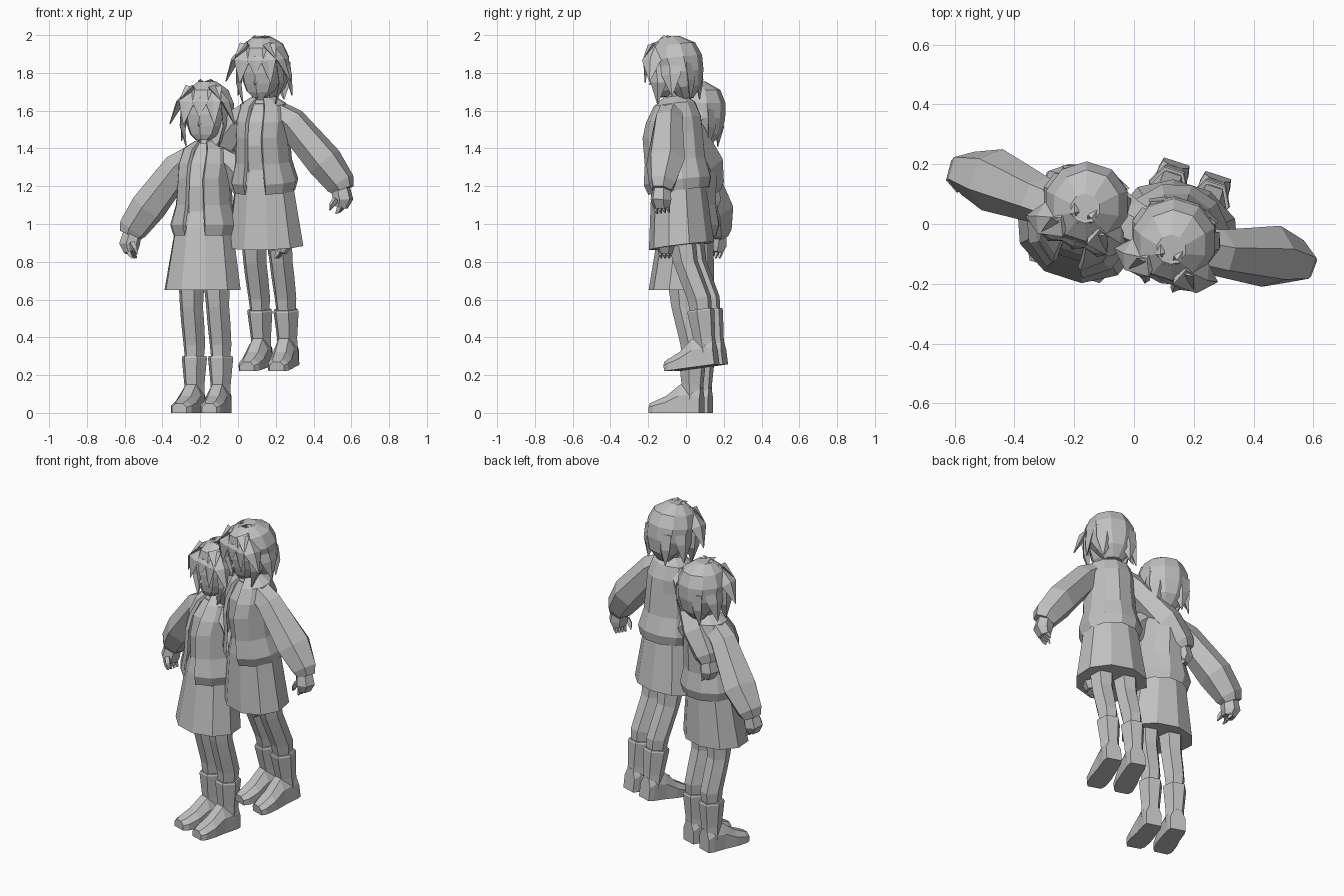
import bpy, bmesh, math
from mathutils import Vector, Matrix

grey = bpy.data.materials.new("plain grey")
grey.diffuse_color = (0.53, 0.53, 0.53, 1)


def finish(name, bm, xf, thick=0):
    bmesh.ops.recalc_face_normals(bm, faces=bm.faces)
    bm.transform(xf)
    me = bpy.data.meshes.new(name)
    bm.to_mesh(me)
    bm.free()
    me.materials.append(grey)
    ob = bpy.data.objects.new(name, me)
    bpy.context.collection.objects.link(ob)
    if thick:
        m = ob.modifiers.new("thickness", 'SOLIDIFY')
        m.thickness = thick
        m.offset = -1
    return ob


def skin(name, rings, xf, closed=True, thick=0):
    """Bridge rings of points; closed rings get end caps."""
    bm = bmesh.new()
    vs = [[bm.verts.new(p) for p in r] for r in rings]
    n = len(vs[0])
    for a, b in zip(vs, vs[1:]):
        for i in range(n if closed else n - 1):
            j = (i + 1) % n
            bm.faces.new((a[i], a[j], b[j], b[i]))
    if closed:
        bm.faces.new(vs[0])
        bm.faces.new(vs[-1])
    return finish(name, bm, xf, thick)


def column(name, rows, xf, n=10, phase=0.5):
    """Level rings: (z, cx, cy, rx, ry)."""
    rings = []
    for z, cx, cy, rx, ry in rows:
        ang = [2 * math.pi * (i + phase) / n for i in range(n)]
        rings.append([(cx + rx * math.sin(a), cy - ry * math.cos(a), z) for a in ang])
    return skin(name, rings, xf)


def tube(name, rows, xf, n=6, phase=0.5):
    """Rings across a path: (x, y, z, half width, half depth)."""
    pts = [Vector(r[:3]) for r in rows]
    rings = []
    for k, r in enumerate(rows):
        t = (pts[min(k + 1, len(pts) - 1)] - pts[max(k - 1, 0)]).normalized()
        ref = Vector((0, 1, 0)) if abs(t.y) < 0.85 else Vector((0, 0, 1))
        u = ref.cross(t).normalized()
        v = t.cross(u)
        rings.append([pts[k] + u * r[3] * math.cos(2 * math.pi * (i + phase) / n)
                      + v * r[4] * math.sin(2 * math.pi * (i + phase) / n) for i in range(n)])
    return skin(name, rings, xf)


def lock(name, base, mid, tip, w, d, xf):
    tube(name, [(*base, w, d), (*mid, w * 0.85, d * 0.9), (*tip, 0.003, 0.003)], xf, 4, 0)


def figure(tag, xf):
    def nm(s):
        return tag + "_" + s

    # legs, boots and feet
    for s in (-1, 1):
        x = 0.073 * s
        column(nm("leg"), [(0.28, x, 0.06, 0.052, 0.058), (0.36, x, 0.06, 0.06, 0.066),
                           (0.48, x, 0.03, 0.064, 0.066), (0.56, x, 0.01, 0.064, 0.066),
                           (0.70, x * 0.95, 0, 0.072, 0.08)], xf, 6)
        column(nm("boot_shaft"), [(0.07, x, 0.062, 0.055, 0.055), (0.15, x, 0.06, 0.056, 0.06),
                                  (0.29, x, 0.06, 0.07, 0.075), (0.30, x, 0.06, 0.066, 0.07)], xf, 6)
        # foot: cross-sections marching from heel to toe (y, half width, height)
        rings = []
        for y, w, h in ((0.112, 0.045, 0.13), (0.08, 0.052, 0.16), (0.0, 0.055, 0.15),
                        (-0.075, 0.06, 0.09), (-0.14, 0.056, 0.062), (-0.168, 0.04, 0.05)):
            cx = x + s * max(0, -y) * 0.06
            rings.append([(cx - w, y, 0), (cx + w, y, 0), (cx + w, y, h * 0.6),
                          (cx + w * 0.5, y, h), (cx - w * 0.5, y, h), (cx - w, y, h * 0.6)])
        skin(nm("foot"), rings, xf)

    # skirt and shirt
    column(nm("skirt"), [(0.65, 0, -0.025, 0.212, 0.17), (0.98, 0, 0, 0.16, 0.142),
                         (1.08, 0, 0, 0.125, 0.115)], xf)
    column(nm("shirt"), [(1.03, 0, 0, 0.125, 0.12), (1.2, 0, 0.0, 0.115, 0.13),
                         (1.32, 0, 0.015, 0.11, 0.12), (1.41, 0, 0.035, 0.07, 0.075)], xf, 8)
    column(nm("neck"), [(1.38, 0, 0.035, 0.04, 0.04), (1.5, 0, 0.04, 0.035, 0.035)], xf, 6)
    column(nm("collar"), [(1.365, 0, 0.015, 0.06, 0.075), (1.43, 0, 0.03, 0.048, 0.058)], xf, 6)

    # open jacket with a flared, turned-in hem
    rings = []
    for z, cy, rx, ry in ((0.985, 0, 0.15, 0.15), (0.94, 0, 0.165, 0.165), (0.995, 0, 0.183, 0.182),
                          (1.1, 0.0, 0.152, 0.165), (1.24, 0.005, 0.142, 0.165),
                          (1.32, 0.02, 0.145, 0.15), (1.40, 0.035, 0.125, 0.11), (1.44, 0.04, 0.06, 0.06)):
        ang = [math.radians(20 + i * 32) for i in range(11)]
        rings.append([(rx * math.sin(a), cy - ry * math.cos(a), z) for a in ang])
    skin(nm("jacket"), rings, xf, False, 0.02)

    # sleeves, hands and fingers
    for s in (-1, 1):
        tube(nm("sleeve"), [(0.08 * s, 0.03, 1.36, 0.06, 0.075), (0.15 * s, 0.035, 1.305, 0.085, 0.08),
                            (0.325 * s, 0.05, 1.09, 0.096, 0.108), (0.41 * s, 0.045, 0.975, 0.082, 0.075),
                            (0.425 * s, 0.04, 0.94, 0.062, 0.055)], xf)
        tube(nm("hand"), [(0.41 * s, 0.04, 0.955, 0.05, 0.05), (0.425 * s, 0.03, 0.89, 0.055, 0.058),
                          (0.415 * s, 0.025, 0.85, 0.035, 0.045)], xf)
        for k in range(4):
            y = -0.008 + 0.022 * k
            tube(nm("finger"), [(0.42 * s, y, 0.87, 0.016, 0.013), (0.41 * s, y, 0.84, 0.014, 0.011),
                                (0.395 * s, y, 0.82, 0.006, 0.005)], xf, 4)
        lock(nm("thumb"), (0.40 * s, -0.01, 0.90), (0.38 * s, -0.02, 0.87), (0.365 * s, -0.02, 0.84),
             0.018, 0.018, xf)

    # face and nose
    column(nm("face"), [(1.445, 0, -0.015, 0.04, 0.035), (1.475, 0, 0.005, 0.08, 0.07),
                        (1.52, 0, 0.02, 0.10, 0.095), (1.58, 0, 0.025, 0.11, 0.105),
                        (1.67, 0, 0.035, 0.11, 0.10)], xf, 8, 0)
    lock(nm("nose"), (0, -0.07, 1.55), (0, -0.074, 1.535), (0, -0.09, 1.52), 0.012, 0.012, xf)

    # hair: cap, fringe, side locks, back points, tuft
    column(nm("hair_cap"), [(1.42, 0, 0.105, 0.05, 0.035), (1.48, 0, 0.11, 0.105, 0.08),
                            (1.56, 0, 0.09, 0.14, 0.12), (1.64, 0, 0.07, 0.143, 0.143),
                            (1.71, 0, 0.065, 0.113, 0.12), (1.755, 0, 0.055, 0.05, 0.05)], xf)
    for x, w, z in ((-0.075, 0.05, 1.53), (0.0, 0.05, 1.57), (0.075, 0.05, 1.53)):
        lock(nm("fringe"), (x * 0.7, -0.01, 1.72), (x, -0.07, 1.645), (x * 1.15, -0.085, z), w, 0.01, xf)
    for s in (-1, 1):
        lock(nm("side_lock"), (0.05 * s, 0.0, 1.72), (0.13 * s, -0.02, 1.64),
             (0.18 * s, -0.03, 1.53), 0.025, 0.06, xf)
        lock(nm("cheek_lock"), (0.11 * s, 0.0, 1.64), (0.12 * s, 0.0, 1.52),
             (0.09 * s, -0.03, 1.41), 0.018, 0.05, xf)
        lock(nm("outer_lock"), (0.11 * s, 0.08, 1.64), (0.135 * s, 0.08, 1.55),
             (0.15 * s, 0.075, 1.44), 0.022, 0.06, xf)
        lock(nm("back_lock"), (0.06 * s, 0.165, 1.60), (0.07 * s, 0.165, 1.51),
             (0.08 * s, 0.15, 1.41), 0.06, 0.025, xf)
        lock(nm("tuft"), (0, 0.0, 1.735), (0.03 * s, 0.03, 1.757), (0.045 * s, 0.08, 1.745),
             0.018, 0.012, xf)


turn = Matrix.Rotation(math.radians(-18), 4, 'Z')
lean = (Matrix.Translation((0, 0, 0.65)) @ Matrix.Rotation(math.radians(7.5), 4, 'X')
        @ Matrix.Translation((0, 0, -0.65)))
figure("low", Matrix.Translation((-0.18, 0, 0)) @ turn)
figure("high", Matrix.Translation((0.152, 0, 0.237)) @ turn @ lean)
